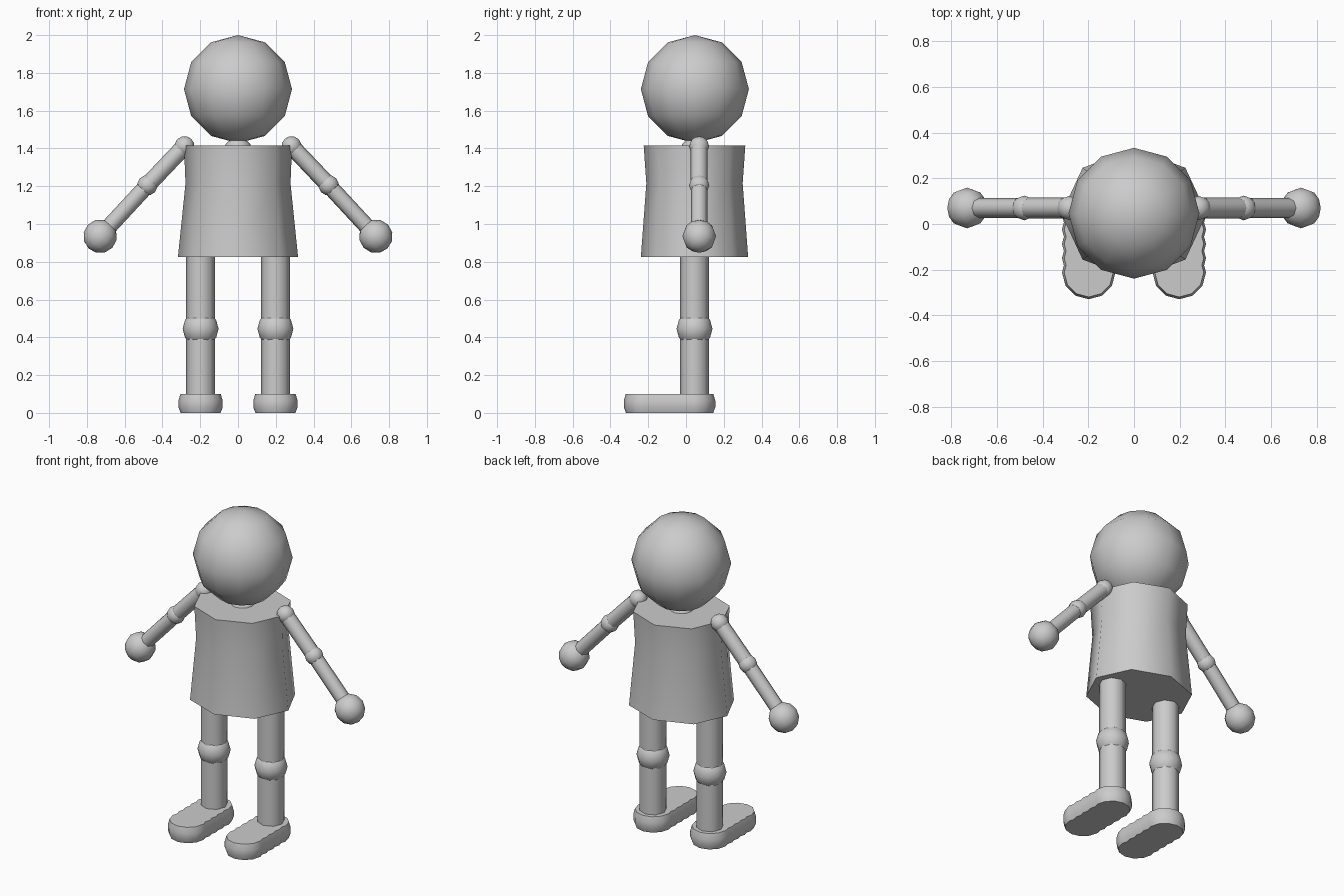
import bpy, bmesh
from math import sin, cos, tan, pi, radians
from mathutils import Vector, Matrix

if "Cube" in bpy.data.objects:
    bpy.data.objects.remove(bpy.data.objects["Cube"])

CY = 0.045  # body centre line in y


def finish(name, bm):
    bmesh.ops.recalc_face_normals(bm, faces=bm.faces)
    me = bpy.data.meshes.new(name)
    bm.to_mesh(me)
    bm.free()
    me.shade_smooth()
    me.set_sharp_from_angle(angle=radians(60))
    ob = bpy.data.objects.new(name, me)
    bpy.context.collection.objects.link(ob)
    return ob


def ball(name, centre, r, axis=(0, 0, 1)):
    bm = bmesh.new()
    rot = Vector(axis).to_track_quat('Z', 'Y').to_matrix().to_4x4()
    bmesh.ops.create_uvsphere(bm, u_segments=12, v_segments=6, radius=r,
                              matrix=Matrix.Translation(centre) @ rot)
    return finish(name, bm)


def rod(name, a, b, r):
    a, b = Vector(a), Vector(b)
    rot = (b - a).to_track_quat('Z', 'Y').to_matrix().to_4x4()
    bm = bmesh.new()
    bmesh.ops.create_cone(bm, cap_ends=True, segments=8, radius1=r, radius2=r,
                          depth=(b - a).length,
                          matrix=Matrix.Translation((a + b) / 2) @ rot)
    return finish(name, bm)


def loft(name, rings):
    bm = bmesh.new()
    loops = [[bm.verts.new(p) for p in ring] for ring in rings]
    n = len(loops[0])
    for lo, hi in zip(loops, loops[1:]):
        for i in range(n):
            j = (i + 1) % n
            bm.faces.new((lo[i], lo[j], hi[j], hi[i]))
    bm.faces.new(loops[0][::-1])
    bm.faces.new(loops[-1])
    return finish(name, bm)


def shoe_outline(r, cx, z, y0=-0.212, y1=0.038, n=5):
    """Scalloped stadium: a row of overlapping twelve-sided discs."""
    d = (y1 - y0) / (n - 1)
    side = [(r * cos(radians(a)), y0 + r * sin(radians(a))) for a in (-90, -60, -30)]
    for i in range(n):
        side.append((r, y0 + i * d))
        if i < n - 1:
            side.append((r - d / 2 * tan(radians(15)), y0 + (i + 0.5) * d))
    side += [(r * cos(radians(a)), y1 + r * sin(radians(a))) for a in (30, 60, 90)]
    pts = side + [(-x, y) for x, y in side[-2:0:-1]]
    return [(cx + x, y, z) for x, y in pts]


# Head and neck
ball("head", (0, CY + 0.002, 1.714), 0.286)
ball("neck", (0, CY, 1.385), 0.075)

# Eight-sided waisted torso
profile = [(0.825, 0.318, 0.284), (1.215, 0.278, 0.255), (1.415, 0.286, 0.269)]
loft("torso", [[(rx * cos(k * pi / 4), CY + ry * sin(k * pi / 4), z) for k in range(8)]
               for z, rx, ry in profile])

for s, side in ((-1, "right"), (1, "left")):
    # Arm
    shoulder = Vector((s * 0.283, 0.07, 1.412))
    elbow = Vector((s * 0.48, 0.07, 1.205))
    hand = Vector((s * 0.73, 0.07, 0.935))
    axis = hand - shoulder
    ball(side + "_shoulder", shoulder, 0.053, axis)
    rod(side + "_upper_arm", shoulder, elbow, 0.045)
    ball(side + "_elbow", elbow, 0.054, axis)
    rod(side + "_forearm", elbow, hand, 0.043)
    ball(side + "_hand", hand, 0.089, axis)
    # Leg
    x = s * 0.198
    rod(side + "_thigh", (x, CY, 0.445), (x, CY, 0.86), 0.077)
    ball(side + "_knee", (x, CY, 0.445), 0.095)
    rod(side + "_shin", (x, CY, 0.08), (x, CY, 0.445), 0.077)
    # Foot
    loft(side + "_foot", [shoe_outline(r, x, z)
                          for z, r in ((0, 0.106), (0.03, 0.117), (0.065, 0.117), (0.1, 0.107))])
